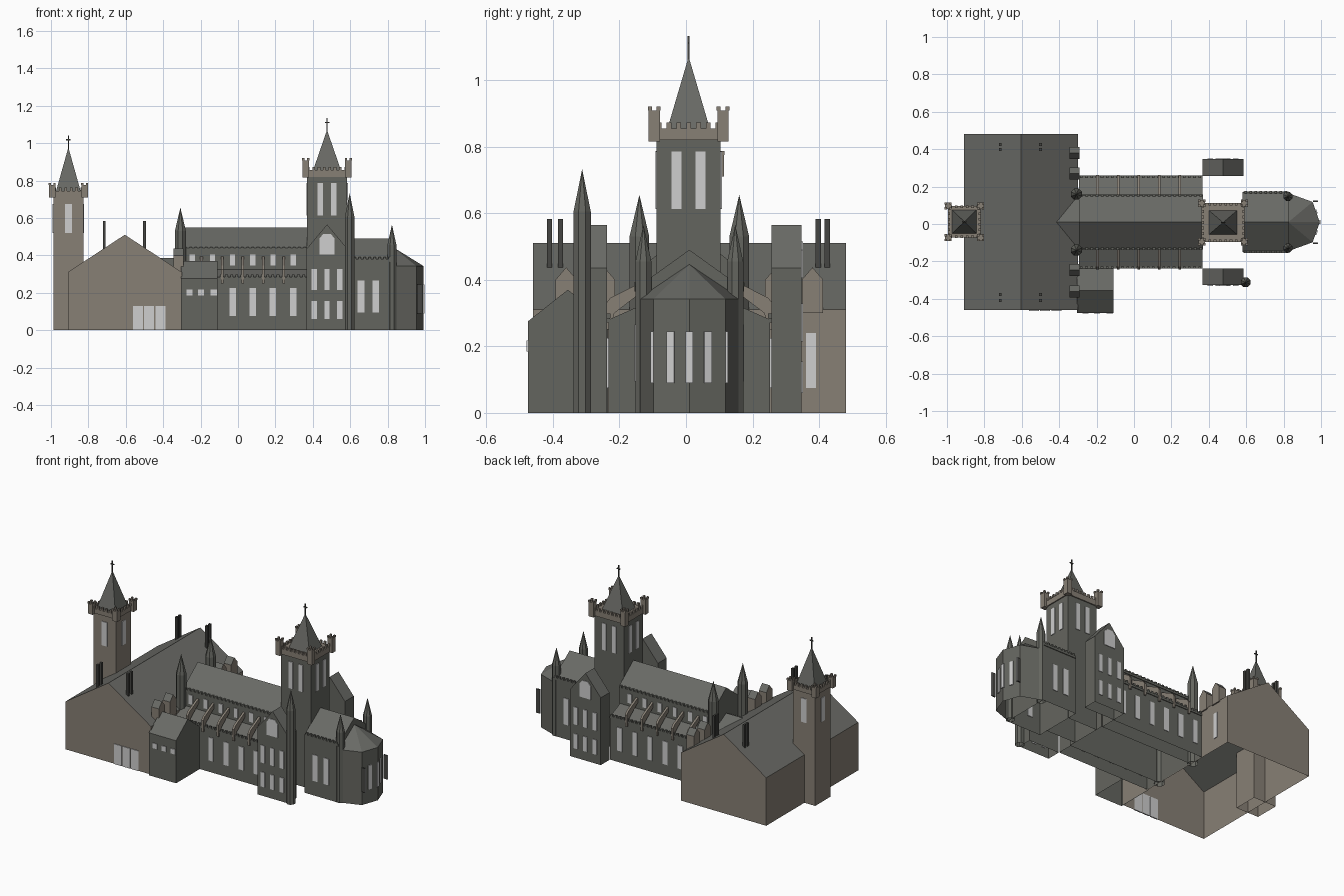
import bpy, bmesh, math
from mathutils import Vector

if "Cube" in bpy.data.objects:
    bpy.data.objects.remove(bpy.data.objects["Cube"])


def material(name, rgb):
    m = bpy.data.materials.new(name)
    m.diffuse_color = (*rgb, 1)
    m.use_nodes = True
    m.node_tree.nodes["Principled BSDF"].inputs["Base Color"].default_value = m.diffuse_color
    return m


GREY = material("grey_stone", (0.127, 0.130, 0.114))
ROOF = material("slate_roof", (0.140, 0.143, 0.130))
TAN = material("tan_stone", (0.245, 0.215, 0.178))
GLASS = material("pale_glass", (0.62, 0.62, 0.62))
DARK = material("dark_stone", (0.06, 0.06, 0.054))
CY = 0.01  # long axis of the church


class Part:
    """Collects simple solids in one object; the second material is for roofs."""

    def __init__(self, name, *mats):
        self.name, self.mats, self.bm = name, mats, bmesh.new()

    def face(self, pts, mi=0):
        f = self.bm.faces.new([self.bm.verts.new(p) for p in pts])
        f.material_index = mi

    def loft(self, low, high, mi=0, cap=True, floor=False):
        n = len(low)
        for i in range(n):
            j = (i + 1) % n
            self.face([low[i], low[j], high[j], high[i]], mi)
        if cap:
            self.face(high, mi)
        if floor:
            self.face(low[::-1], mi)

    def box(self, x0, x1, y0, y1, z0, z1, mi=0, cap=True):
        ring = lambda z: [(x0, y0, z), (x1, y0, z), (x1, y1, z), (x0, y1, z)]
        self.loft(ring(z0), ring(z1), mi, cap, floor=z0 > 0)

    def cone(self, low, tip, mi=0):
        for i in range(len(low)):
            self.face([low[i], low[(i + 1) % len(low)], tip], mi)

    def house(self, x0, x1, y0, y1, z0, eave, ridge, axis, roof=1):
        """Walls and gable roof with the ridge along the given axis."""
        self.box(x0, x1, y0, y1, z0, eave, 0, cap=False)
        if axis == 'x':
            m = (y0 + y1) / 2
            a, b, c, d = (x0, y0, eave), (x1, y0, eave), (x1, y1, eave), (x0, y1, eave)
            p, q = (x0, m, ridge), (x1, m, ridge)
        else:
            m = (x0 + x1) / 2
            a, b, c, d = (x1, y0, eave), (x1, y1, eave), (x0, y1, eave), (x0, y0, eave)
            p, q = (m, y0, ridge), (m, y1, ridge)
        self.face([a, b, q, p], roof)
        self.face([c, d, p, q], roof)
        self.face([d, a, p])
        self.face([b, c, q])

    def merlons(self, x0, x1, y0, y1, z0, z1, step=0.028, t=0.012):
        """Row of small blocks along the longer of the two spans."""
        along_x = abs(x1 - x0) > abs(y1 - y0)
        n = max(1, round(max(abs(x1 - x0), abs(y1 - y0)) / step))
        for i in range(n):
            k = (i + 0.5) / n
            x, y = x0 + (x1 - x0) * k, y0 + (y1 - y0) * k
            w, d = (step / 4, t / 2) if along_x else (t / 2, step / 4)
            self.box(x - w, x + w, y - d, y + d, z0, z1)

    def panel(self, cx, cy, w, z0, z1, nx, ny, t=0.004):
        """Thin upright plate standing out of a wall along its normal."""
        n = Vector((nx, ny, 0)).normalized()
        s = Vector((-n.y, n.x, 0)) * w / 2
        c = Vector((cx, cy, 0))
        ring = [c - s + n * t, c + s + n * t, c + s - n * t, c - s - n * t]
        up = lambda z: [(p.x, p.y, z) for p in ring]
        self.loft(up(z0), up(z1), floor=True)

    def done(self):
        me = bpy.data.meshes.new(self.name)
        bmesh.ops.remove_doubles(self.bm, verts=self.bm.verts, dist=1e-5)
        bmesh.ops.recalc_face_normals(self.bm, faces=self.bm.faces)
        self.bm.to_mesh(me)
        self.bm.free()
        for m in self.mats:
            me.materials.append(m)
        bpy.context.collection.objects.link(bpy.data.objects.new(self.name, me))


windows = Part("windows", GLASS)

# West hall with broad gable roof
hall = Part("west_hall", TAN, ROOF)
hall.house(-0.91, -0.30, -0.46, 0.48, 0, 0.31, 0.51, 'y')
hall.done()
for x in (-0.535, -0.475, -0.415):
    windows.panel(x, -0.46, 0.054, 0.0, 0.13, 0, -1)
windows.panel(-0.30, 0.375, 0.03, 0.075, 0.24, 1, 0)

chimneys = Part("chimneys", DARK)
for x in (-0.715, -0.50):
    for y in (-0.41, -0.377, 0.397, 0.424):
        chimneys.box(x - 0.007, x + 0.007, y - 0.008, y + 0.008, 0.43, 0.583)
chimneys.done()

# Dormers on the hall's east slope and the roof linking hall and nave
dormers = Part("dormers", TAN, ROOF)
for y in (0.38, 0.27, -0.245, -0.36):
    dormers.house(-0.345, -0.292, y - 0.032, y + 0.032, 0.30, 0.40, 0.437, 'x')
dormers.done()
link = Part("link_roof", GREY, ROOF)
link.house(-0.42, -0.29, CY - 0.14, CY + 0.14, 0.28, 0.31, 0.385, 'x')
link.done()

# South annex
annex = Part("annex", GREY, ROOF)
annex.house(-0.305, -0.11, -0.475, -0.235, 0, 0.275, 0.37, 'x')
annex.done()
for x in (-0.26, -0.197, -0.13):
    windows.panel(x, -0.475, 0.033, 0.185, 0.218, 0, -1)

# Nave with clerestory and lower aisles
nave = Part("nave", GREY, ROOF)
nave.house(-0.295, 0.37, CY - 0.142, CY + 0.142, 0, 0.44, 0.55, 'x')
nave.done()
aisles = Part("aisles", GREY, ROOF)
parapets = Part("parapets", GREY)
buttresses = Part("flying_buttresses", TAN)
profile = [(0.253, 0.25), (0.253, 0.325), (0.238, 0.345), (0.14, 0.395),
           (0.14, 0.365), (0.225, 0.30), (0.24, 0.25)]
for s in (-1, 1):
    yo, yi = CY + s * 0.243, CY + s * 0.142
    lo, hi = sorted((yo, yi))
    aisles.box(-0.295, 0.365, lo, hi, 0, 0.28, cap=False)
    aisles.face([(-0.295, yo, 0.28), (0.365, yo, 0.28), (0.365, yi, 0.325), (-0.295, yi, 0.325)], 1)
    for x in (-0.295, 0.365):
        aisles.face([(x, yo, 0.28), (x, yi, 0.28), (x, yi, 0.325)])
    parapets.box(-0.295, 0.365, yo - 0.005, yo + 0.005, 0.272, 0.285)
    parapets.merlons(-0.295, 0.365, yo, yo, 0.285, 0.298)
    parapets.box(-0.295, 0.37, yi - 0.005, yi + 0.005, 0.42, 0.432)
    parapets.merlons(-0.295, 0.37, yi, yi, 0.432, 0.444)
    parapets.box(0.585, 0.825, CY + s * 0.16 - 0.005, CY + s * 0.16 + 0.005, 0.365, 0.38)
    parapets.merlons(0.585, 0.825, CY + s * 0.16, CY + s * 0.16, 0.38, 0.392)
    for i in range(5):
        x = -0.195 + 0.11 * i
        ring = lambda dx: [(x + dx, CY + s * a, z) for a, z in profile]
        buttresses.loft(ring(-0.007), ring(0.007), floor=True)
    for i in range(6):
        x = -0.245 + 0.108 * i
        windows.panel(x, yo, 0.035, 0.075, 0.225, 0, s)
        windows.panel(x, yi, 0.028, 0.345, 0.405, 0, s)
    for x in (0.657, 0.737):
        windows.panel(x, CY + s * 0.16, 0.036, 0.095, 0.265, 0, s)
aisles.done()
parapets.done()
buttresses.done()

# Gabled transept fronts
transepts = Part("transepts", GREY, ROOF)
for s in (-1, 1):
    lo, hi = sorted((CY + s * 0.247, CY + s * 0.337))
    transepts.house(0.367, 0.585, lo, hi, 0, 0.435, 0.565, 'y')
    yo = CY + s * 0.337
    for x in (0.408, 0.476, 0.544):
        windows.panel(x, yo, 0.028, 0.06, 0.155, 0, s)
        windows.panel(x, yo, 0.028, 0.215, 0.328, 0, s)
    outline = [(-0.04, 0.405), (0.04, 0.405), (0.04, 0.49), (0.02, 0.515), (-0.02, 0.515), (-0.04, 0.49)]
    ring = lambda y: [(0.476 + a, y, z) for a, z in outline]
    windows.loft(ring(yo - 0.004), ring(yo + 0.004), floor=True)
transepts.done()

# Choir and many-sided apse
choir = Part("choir", GREY, ROOF)
choir.house(0.58, 0.825, CY - 0.16, CY + 0.16, 0, 0.375, 0.49, 'x')
choir.done()
apse = Part("apse", GREY, ROOF)
plan = [(0.825, -0.155), (0.955, -0.108), (0.993, 0), (0.955, 0.108), (0.825, 0.155)]
low, high = ([(x, CY + y, z) for x, y in plan] for z in (0, 0.342))
for i in range(4):
    apse.face([low[i], low[i + 1], high[i + 1], high[i]])
    apse.face([high[i], high[i + 1], (0.825, CY, 0.446)], 1)
apse.done()
frames = Part("apse_window_frames", DARK)
for s in (-1, 1):
    windows.panel(0.975, CY + s * 0.056, 0.024, 0.09, 0.245, 1, s * 0.35)
    y = CY + s * 0.112
    frames.box(0.957, 0.982, y - 0.004, y + 0.004, 0.09, 0.245)
    windows.panel(0.983, y, 0.008, 0.09, 0.245, 1, 0, 0.002)
frames.done()
windows.panel(0.994, CY, 0.022, 0.09, 0.245, 1, 0)


def tower(name, cx, cy, hx, hy, top, crown, turret_top, tip, spire, wall):
    """Square shaft, embattled crown with corner turrets, spire and cross."""
    shaft = Part(name + "_shaft", wall)
    shaft.box(cx - hx, cx + hx, cy - hy, cy + hy, 0, top)
    shaft.done()
    c = Part(name + "_crown", TAN)
    ox, oy = hx + 0.007, hy + 0.007
    c.box(cx - ox, cx + ox, cy - oy, cy + oy, top, crown - 0.018)
    for s in (-1, 1):
        c.merlons(cx - ox, cx + ox, cy + s * (oy - 0.005), cy + s * (oy - 0.005), crown - 0.018, crown)
        c.merlons(cx + s * (ox - 0.005), cx + s * (ox - 0.005), cy - oy, cy + oy, crown - 0.018, crown)
        for t in (-1, 1):
            x, y, r = cx + s * ox, cy + t * oy, 0.017
            c.box(x - r, x + r, y - r, y + r, top - 0.005, turret_top - 0.012)
            for a in (-1, 1):
                for b in (-1, 1):
                    u, v = x + a * 0.013, y + b * 0.013
                    c.box(u - 0.006, u + 0.006, v - 0.006, v + 0.006, turret_top - 0.012, turret_top)
    c.done()
    p = Part(name + "_spire", ROOF)
    sx, sy = spire
    z = crown - 0.02
    p.cone([(cx - sx, cy - sy, z), (cx + sx, cy - sy, z), (cx + sx, cy + sy, z), (cx - sx, cy + sy, z)],
           (cx, cy, tip))
    p.done()
    k = Part(name + "_cross", DARK)
    k.box(cx - 0.003, cx + 0.003, cy - 0.003, cy + 0.003, tip - 0.015, tip + 0.063)
    k.box(cx - 0.012, cx + 0.012, cy - 0.003, cy + 0.003, tip + 0.038, tip + 0.044)
    k.done()


# Crossing tower and west tower
tower("crossing_tower", 0.476, 0.008, 0.107, 0.096, 0.82, 0.873, 0.92, 1.07, (0.075, 0.064), GREY)
tower("west_tower", -0.907, 0.012, 0.08, 0.078, 0.715, 0.762, 0.787, 0.977, (0.066, 0.064), TAN)
for s in (-1, 1):
    for d in (-0.036, 0.036):
        windows.panel(0.476 + d, 0.008 + s * 0.096, 0.03, 0.613, 0.786, 0, s)
        windows.panel(0.476 + s * 0.107, 0.008 + d, 0.03, 0.613, 0.786, s, 0)
    windows.panel(-0.907, 0.012 + s * 0.078, 0.038, 0.52, 0.675, 0, s)
    windows.panel(-0.907 + s * 0.08, 0.012, 0.038, 0.52, 0.675, s, 0)
windows.done()

# Eight-sided pinnacle turrets
pinnacles = Part("pinnacles", GREY)
for x, y, r, shoulder, tip in ((-0.308, CY - 0.15, 0.032, 0.53, 0.655), (-0.308, CY + 0.15, 0.032, 0.53, 0.655),
                               (0.597, -0.312, 0.028, 0.605, 0.732), (0.823, CY - 0.138, 0.026, 0.455, 0.565),
                               (0.823, CY + 0.138, 0.026, 0.455, 0.565)):
    ring = lambda z: [(x + r * math.cos(math.radians(22.5 + 45 * i)),
                       y + r * math.sin(math.radians(22.5 + 45 * i)), z) for i in range(8)]
    pinnacles.loft(ring(0), ring(shoulder), cap=False)
    pinnacles.cone(ring(shoulder), (x, y, tip))
pinnacles.done()
